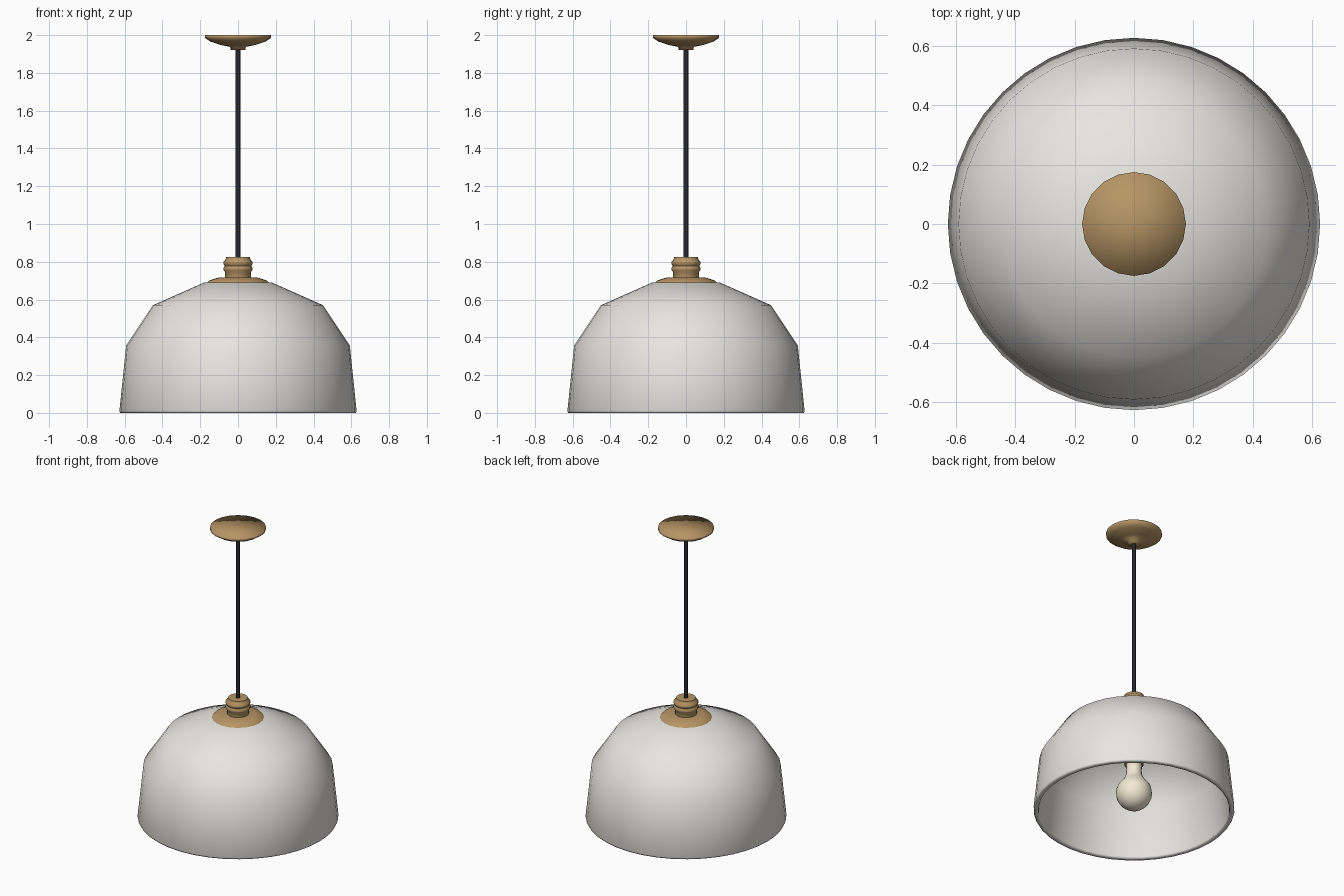
import bpy, bmesh, math

if "Cube" in bpy.data.objects:
    bpy.data.objects.remove(bpy.data.objects["Cube"])


def material(name, rgb):
    m = bpy.data.materials.new(name)
    m.diffuse_color = (*rgb, 1)
    m.use_nodes = True
    m.node_tree.nodes["Principled BSDF"].inputs["Base Color"].default_value = m.diffuse_color
    return m


def lathe(name, profile, sides, mat, closed=False):
    """Revolve (radius, z) points about z; r = 0 ends become poles."""
    bm = bmesh.new()
    pts = [bm.verts.new((r, 0, z)) for r, z in profile]
    edges = [bm.edges.new(p) for p in zip(pts, pts[1:])]
    if closed:
        edges.append(bm.edges.new((pts[-1], pts[0])))
    bmesh.ops.spin(bm, geom=pts + edges, cent=(0, 0, 0), axis=(0, 0, 1),
                   angle=math.tau, steps=sides, use_merge=True)
    bmesh.ops.remove_doubles(bm, verts=bm.verts[:], dist=1e-5)
    bmesh.ops.dissolve_degenerate(bm, edges=bm.edges[:], dist=1e-6)
    bmesh.ops.recalc_face_normals(bm, faces=bm.faces[:])
    for f in bm.faces:
        f.smooth = True
    me = bpy.data.meshes.new(name)
    bm.to_mesh(me)
    bm.free()
    me.materials.append(mat)
    ob = bpy.data.objects.new(name, me)
    bpy.context.collection.objects.link(ob)
    return ob


enamel = material("enamel", (0.80, 0.79, 0.75))
brass = material("brass", (0.47, 0.30, 0.13))
black = material("black", (0.02, 0.02, 0.025))
glass = material("glass", (0.90, 0.82, 0.66))

# Shade: thick faceted dome, outer wall then inner wall
lathe("shade", [(0, 0.69), (0.18, 0.69), (0.45, 0.57), (0.592, 0.357),
                (0.628, 0.01), (0.624, 0), (0.599, 0), (0.595, 0.01),
                (0.562, 0.347), (0.43, 0.545), (0.172, 0.66), (0, 0.66)],
      40, enamel)

# Brass cap and ridged fitter above the shade
lathe("shade_cap", [(0, 0.68), (0.165, 0.688), (0.15, 0.702), (0.105, 0.716),
                    (0, 0.718)], 20, brass)
lathe("fitter", [(0, 0.71), (0.068, 0.71), (0.068, 0.745), (0.078, 0.757),
                 (0.078, 0.767), (0.070, 0.778), (0.078, 0.79), (0.078, 0.80),
                 (0.066, 0.81), (0.062, 0.825), (0, 0.825)], 20, brass)

# Cord
lathe("cord", [(0, 0.80), (0.013, 0.80), (0.013, 1.95), (0, 1.95)], 12, black)

# Ceiling canopy
lathe("canopy", [(0, 2.0), (0.175, 2.0), (0.175, 1.985), (0.145, 1.965),
                 (0.085, 1.946), (0.042, 1.938), (0.038, 1.92), (0, 1.92)],
      20, brass)

# Lamp holder and bulb hanging inside
lathe("socket", [(0, 0.67), (0.06, 0.67), (0.06, 0.33), (0, 0.33)], 20, brass)
ball = [(0.113 * math.sin(a), 0.125 - 0.113 * math.cos(a))
        for a in (math.radians(d) for d in range(0, 121, 15))]
lathe("bulb", ball + [(0.07, 0.215), (0.05, 0.255), (0.048, 0.29),
                      (0.05, 0.34), (0, 0.34)], 20, glass)

# Keep machined edges crisp on the metal parts
for name in ("fitter", "cord", "socket", "shade_cap"):
    ob = bpy.data.objects[name]
    bpy.ops.object.select_all(action='DESELECT')
    ob.select_set(True)
    bpy.context.view_layer.objects.active = ob
    bpy.ops.object.shade_smooth_by_angle(angle=math.radians(50))
